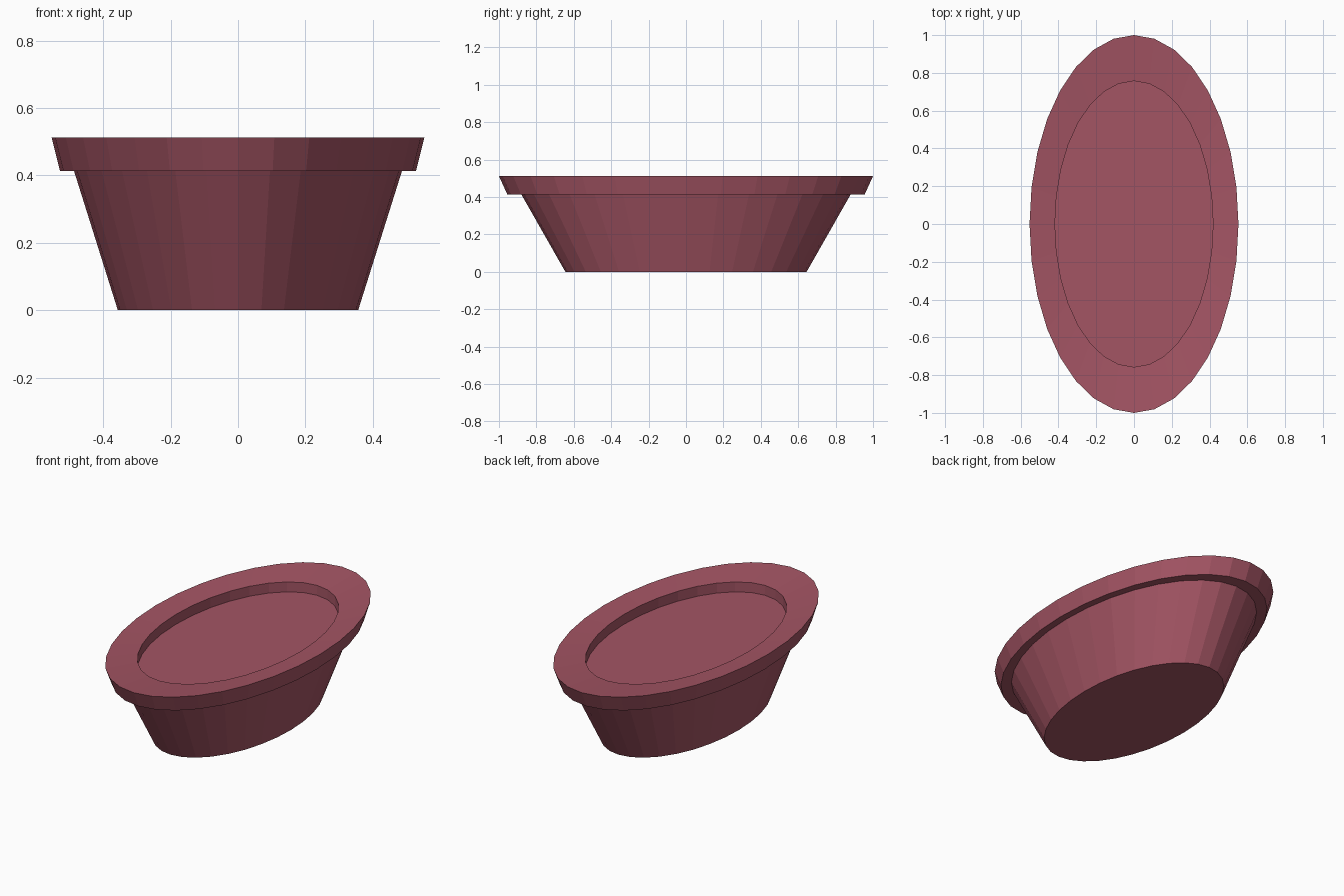
import bpy
import bmesh
import math

SIDES = 32
WIDTH_RATIO = 0.553  # oval: width relative to length

cube = bpy.data.objects.get("Cube")
if cube:
    bpy.data.objects.remove(cube, do_unlink=True)

plum = bpy.data.materials.new("dusty_rose")
plum.use_nodes = True
color = (0.37, 0.09, 0.127, 1)
plum.diffuse_color = color
plum.node_tree.nodes["Principled BSDF"].inputs["Base Color"].default_value = color


def oval_lathe(name, profile):
    """Sweep (radius, height) points round an oval and cap both ends."""
    bm = bmesh.new()
    rings = []
    for r, z in profile:
        angles = [2 * math.pi * i / SIDES for i in range(SIDES)]
        rings.append([bm.verts.new((r * WIDTH_RATIO * math.cos(a), r * math.sin(a), z))
                      for a in angles])
    for low, high in zip(rings, rings[1:]):
        for i in range(SIDES):
            j = (i + 1) % SIDES
            bm.faces.new((low[i], low[j], high[j], high[i]))
    bm.faces.new(rings[0][::-1])
    bm.faces.new(rings[-1])
    bmesh.ops.recalc_face_normals(bm, faces=bm.faces)
    mesh = bpy.data.meshes.new(name)
    bm.to_mesh(mesh)
    bm.free()
    mesh.materials.append(plum)
    obj = bpy.data.objects.new(name, mesh)
    bpy.context.collection.objects.link(obj)
    return obj


# Tapered body, overhanging lip, gently dished rim and recessed floor
oval_lathe("oval_planter", [
    (0.645, 0.0),    # base
    (0.88, 0.413),   # top of body
    (0.955, 0.413),  # underside of lip
    (1.0, 0.512),    # outer rim
    (0.757, 0.492),  # inner rim
    (0.757, 0.432),  # floor
])
